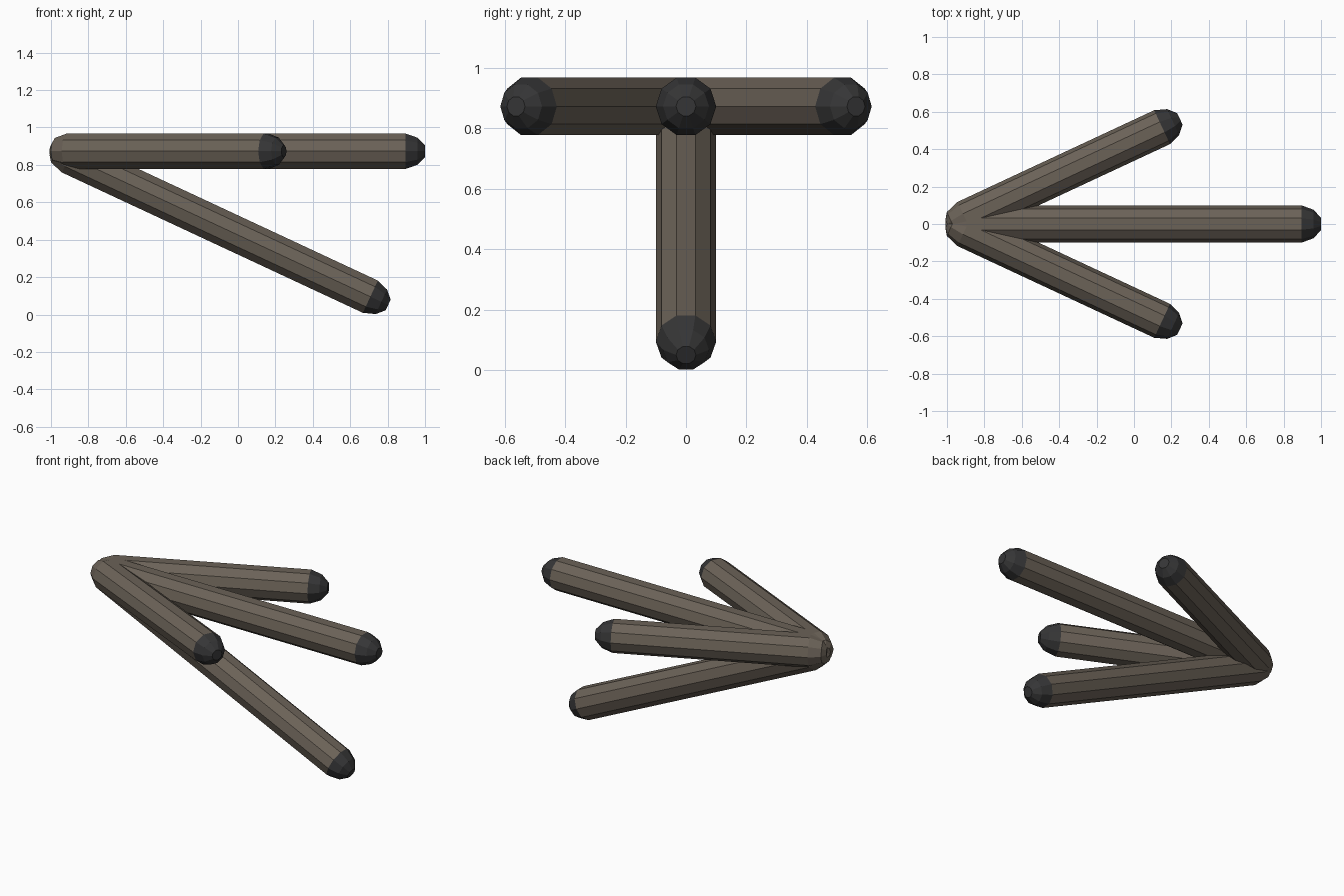
import bpy, bmesh, math
from mathutils import Matrix, Vector

if "Cube" in bpy.data.objects:
    bpy.data.objects.remove(bpy.data.objects["Cube"])

SIDES = 10
RADIUS = 0.1
HUB = Vector((-0.96, 0.0, 0.873))   # where all four rods meet


def material(name, rgb):
    m = bpy.data.materials.new(name)
    m.diffuse_color = (*rgb, 1.0)
    m.use_nodes = True
    m.node_tree.nodes["Principled BSDF"].inputs["Base Color"].default_value = m.diffuse_color
    return m


BODY = material("grey_brown", (0.147, 0.122, 0.096))
TIP = material("charcoal", (0.036, 0.036, 0.037))


def rod(name, yaw, pitch, length):
    """Ten-sided rod along local x, chamfered at both ends, dark at the far tip."""
    profile = [(-0.035, 0.04), (-0.01, 0.075), (0.065, RADIUS),
               (length - 0.105, RADIUS), (length - 0.04, 0.076), (length, 0.033)]
    bm = bmesh.new()
    rings = []
    for x, r in profile:
        rings.append([bm.verts.new((x, r * math.cos(2 * math.pi * i / SIDES),
                                    r * math.sin(2 * math.pi * i / SIDES)))
                      for i in range(SIDES)])
    for k in range(len(rings) - 1):
        a, b = rings[k], rings[k + 1]
        for i in range(SIDES):
            j = (i + 1) % SIDES
            face = bm.faces.new((a[i], a[j], b[j], b[i]))
            face.material_index = 1 if k >= 3 else 0
    bm.faces.new(rings[0])
    bm.faces.new(rings[-1]).material_index = 1
    bmesh.ops.recalc_face_normals(bm, faces=bm.faces)
    # Aim the rod away from the hub
    bm.transform(Matrix.Translation(HUB)
                 @ Matrix.Rotation(math.radians(yaw), 4, 'Z')
                 @ Matrix.Rotation(math.radians(pitch), 4, 'Y'))
    mesh = bpy.data.meshes.new(name)
    bm.to_mesh(mesh)
    bm.free()
    mesh.materials.append(BODY)
    mesh.materials.append(TIP)
    obj = bpy.data.objects.new(name, mesh)
    bpy.context.collection.objects.link(obj)


# Long level rod, long lower rod, and the mirrored pair of short side rods
rod("centre_rod", 0, 0, 1.96)
rod("lower_rod", 0, 25, 1.945)
for side, label in ((1, "back"), (-1, "front")):
    rod(label + "_side_rod", 25 * side, 0, 1.33)
